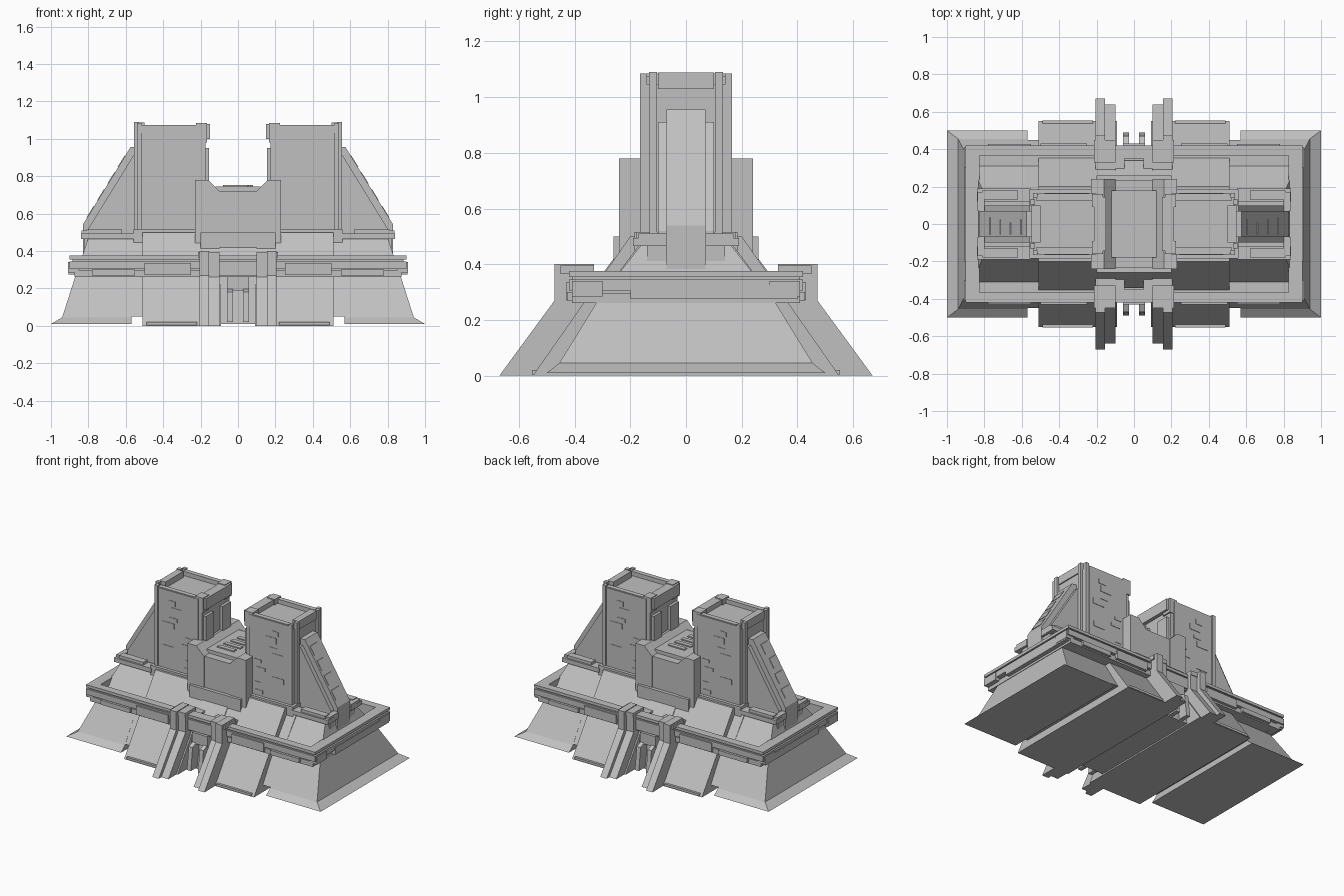
import bpy, bmesh, random
from mathutils import Vector

if "Cube" in bpy.data.objects:
    bpy.data.objects.remove(bpy.data.objects["Cube"], do_unlink=True)

stone = bpy.data.materials.new("grey stone")
stone.use_nodes = True
GREY = (0.53, 0.53, 0.53, 1)
stone.diffuse_color = GREY
stone.node_tree.nodes["Principled BSDF"].inputs["Base Color"].default_value = GREY
random.seed(4)


def finish(name, bm, mirror):
    bmesh.ops.recalc_face_normals(bm, faces=bm.faces)
    mesh = bpy.data.meshes.new(name)
    bm.to_mesh(mesh)
    bm.free()
    mesh.materials.append(stone)
    ob = bpy.data.objects.new(name, mesh)
    bpy.context.scene.collection.objects.link(ob)
    if mirror:
        mod = ob.modifiers.new("Mirror", 'MIRROR')
        mod.use_axis = ("x" in mirror, "y" in mirror, False)
        mod.use_mirror_merge = False
    return ob


def prism(name, profile, lo, hi, axis="x", mirror="xy"):
    """Extrude a closed profile along x (y,z points) or along y (x,z points)."""
    bm = bmesh.new()
    rings = []
    for d in (lo, hi):
        rings.append([bm.verts.new((d, a, z) if axis == "x" else (a, d, z)) for a, z in profile])
    a, b = rings
    bm.faces.new(a)
    bm.faces.new(b)
    for i in range(len(a)):
        j = (i + 1) % len(a)
        bm.faces.new((a[i], a[j], b[j], b[i]))
    return finish(name, bm, mirror)


def box(name, x, y, z, mirror="xy"):
    return prism(name, [(y[0], z[0]), (y[1], z[0]), (y[1], z[1]), (y[0], z[1])], x[0], x[1], "x", mirror)


def layered(name, layers, mirror="x"):
    """Stack of rectangles (z, x inner, x outer, half depth) skinned together."""
    bm = bmesh.new()
    rings = [[bm.verts.new(p) for p in ((a, -y, z), (b, -y, z), (b, y, z), (a, y, z))]
             for z, a, b, y in layers]
    bm.faces.new(rings[0])
    bm.faces.new(rings[-1])
    for r, s in zip(rings, rings[1:]):
        for i in range(4):
            j = (i + 1) % 4
            bm.faces.new((r[i], r[j], s[j], s[i]))
    return finish(name, bm, mirror)


def ring_band(name, outer, inner, z0, z1):
    """Rectangular frame, outer and inner given as (half x, half y)."""
    bm = bmesh.new()
    loops = []
    for (hx, hy), z in ((outer, z0), (outer, z1), (inner, z1), (inner, z0)):
        loops.append([bm.verts.new(p) for p in ((-hx, -hy, z), (hx, -hy, z), (hx, hy, z), (-hx, hy, z))])
    for k in range(4):
        r, s = loops[k], loops[(k + 1) % 4]
        for i in range(4):
            j = (i + 1) % 4
            bm.faces.new((r[i], r[j], s[j], s[i]))
    return finish(name, bm, None)


# Flared base: end wings, channel filler and battered central body
layered("base_wing", [(0.01, 0.57, 1.0, 0.5), (0.045, 0.57, 0.94, 0.455),
                      (0.28, 0.57, 0.865, 0.31), (0.47, 0.57, 0.8, 0.16)])
layered("channel_filler", [(0.05, 0.5, 0.58, 0.45), (0.28, 0.5, 0.58, 0.31), (0.48, 0.5, 0.58, 0.16)])
layered("central_body", [(0.0, 0.09, 0.51, 0.55), (0.5, 0.09, 0.51, 0.2)])
layered("gate_back_wall", [(0.01, -0.1, 0.1, 0.42), (0.26, -0.1, 0.1, 0.38), (0.5, -0.1, 0.1, 0.2)], None)
box("body_foot_course", (0.22, 0.49), (0.5, 0.553), (0.004, 0.02))

# Overhanging terrace with banded parapet
box("terrace_floor", (-0.86, 0.86), (-0.38, 0.38), (0.262, 0.28), None)
for label, ox, oy, z0, z1 in (("lower", 0.875, 0.41, 0.26, 0.295), ("groove", 0.865, 0.40, 0.295, 0.305),
                              ("middle", 0.9, 0.42, 0.305, 0.345), ("upper_groove", 0.885, 0.41, 0.345, 0.355),
                              ("top", 0.9, 0.42, 0.355, 0.375)):
    ring_band("parapet_" + label, (ox, oy), (0.825, 0.365), z0, z1)
box("parapet_end_panel", (0.87, 0.905), (-0.2, 0.4), (0.275, 0.325), "x")
box("parapet_corner_block", (0.85, 0.908), (0.3, 0.41), (0.285, 0.34))
box("parapet_front_panel", (0.25, 0.5), (0.4, 0.43), (0.272, 0.335))
box("parapet_wing_panel", (0.55, 0.78), (0.4, 0.428), (0.268, 0.3))

# Gate: buttress fins, lintel and posts
prism("gate_buttress", [(0.4, 0), (0.67, 0), (0.472, 0.27), (0.472, 0.4), (0.33, 0.4), (0.33, 0.27)], 0.155, 0.205)
prism("inner_buttress", [(0.4, 0), (0.64, 0), (0.445, 0.26), (0.445, 0.385), (0.34, 0.385), (0.34, 0.26)], 0.1, 0.155)
box("buttress_cap", (0.1, 0.215), (0.33, 0.45), (0.365, 0.395))
box("gate_lintel", (0, 0.1), (0.34, 0.42), (0.27, 0.34))
box("lintel_cap", (0, 0.1), (0.35, 0.405), (0.34, 0.375))
box("gate_door_head", (0, 0.06), (0.36, 0.43), (0.19, 0.265))
prism("gate_post", [(0.38, 0.02), (0.49, 0.02), (0.47, 0.18), (0.38, 0.22)], 0.028, 0.058)
box("buttress_shoulder", (0.05, 0.205), (0.22, 0.35), (0.28, 0.37))

# Central block with a notched roof
box("keep_core", (0, 0.1), (0, 0.235), (0.4, 0.72))
prism("keep_shoulder", [(0.1, 0.4), (0.23, 0.4), (0.23, 0.78), (0.16, 0.78), (0.1, 0.72)], 0, 0.24, "y")
box("keep_roof", (0, 0.12), (0, 0.18), (0.7, 0.745))
box("keep_base_step", (0, 0.2), (0, 0.26), (0.38, 0.5))
for i in range(4):
    box("roof_strip", (-0.08 + 0.01 * i, 0.05 + 0.01 * i), (-0.12 + 0.06 * i, -0.09 + 0.06 * i), (0.74, 0.753), None)

# Twin towers: shaft, corner masses, rim and outer ribs
box("tower_shaft", (0.175, 0.54), (0, 0.155), (0.45, 1.045))
box("tower_face", (0.2, 0.51), (0.15, 0.163), (0.48, 1.07))
box("tower_inner_rim", (0.15, 0.215), (0, 0.145), (1.0, 1.08))
box("tower_inner_corner", (0.165, 0.225), (0.09, 0.16), (0.98, 1.085))
box("tower_front_rim", (0.2, 0.525), (0.125, 0.158), (1.03, 1.075))
box("tower_outer_rim", (0.5, 0.548), (0, 0.1), (1.03, 1.088))
box("tower_rib", (0.53, 0.557), (0.105, 0.132), (0.47, 1.09))
box("tower_rib_face", (0.515, 0.54), (0.14, 0.166), (0.48, 1.085))
box("tower_plinth", (0.185, 0.56), (0, 0.185), (0.44, 0.515))
box("inner_pilaster", (0.155, 0.18), (0.05, 0.14), (0.75, 0.95))

# Sloping end fins with their ledges
prism("end_fin", [(0.5, 0.36), (0.83, 0.36), (0.83, 0.54), (0.575, 0.955), (0.5, 0.955)], 0, 0.07, "y")
prism("fin_flank", [(0.5, 0.42), (0.8, 0.42), (0.8, 0.52), (0.56, 0.91), (0.5, 0.91)], 0.06, 0.1, "y")
box("fin_foot", (0.57, 0.82), (0, 0.14), (0.4, 0.48))
box("side_ledge", (0.55, 0.84), (0.12, 0.19), (0.465, 0.495))
box("side_ledge_cap", (0.62, 0.81), (0.13, 0.178), (0.49, 0.515))
box("end_ledge", (0.8, 0.838), (0.07, 0.17), (0.465, 0.51))

# Thin armour panels on tower faces and fins
for i in range(9):
    x = random.uniform(0.21, 0.4)
    z = 0.53 + 0.055 * i
    box("tower_panel", (x, x + random.uniform(0.05, 0.1)), (0.16, 0.166), (z, z + random.uniform(0.015, 0.045)))
for i in range(4):
    z = 0.58 + 0.09 * i
    x = 0.83 - (z - 0.54) * 0.615
    prism("fin_panel", [(x - 0.01, z), (x + 0.004, z), (x - 0.033, z + 0.06), (x - 0.047, z + 0.06)],
          -0.055, random.uniform(0.0, 0.05), "y", "x")
